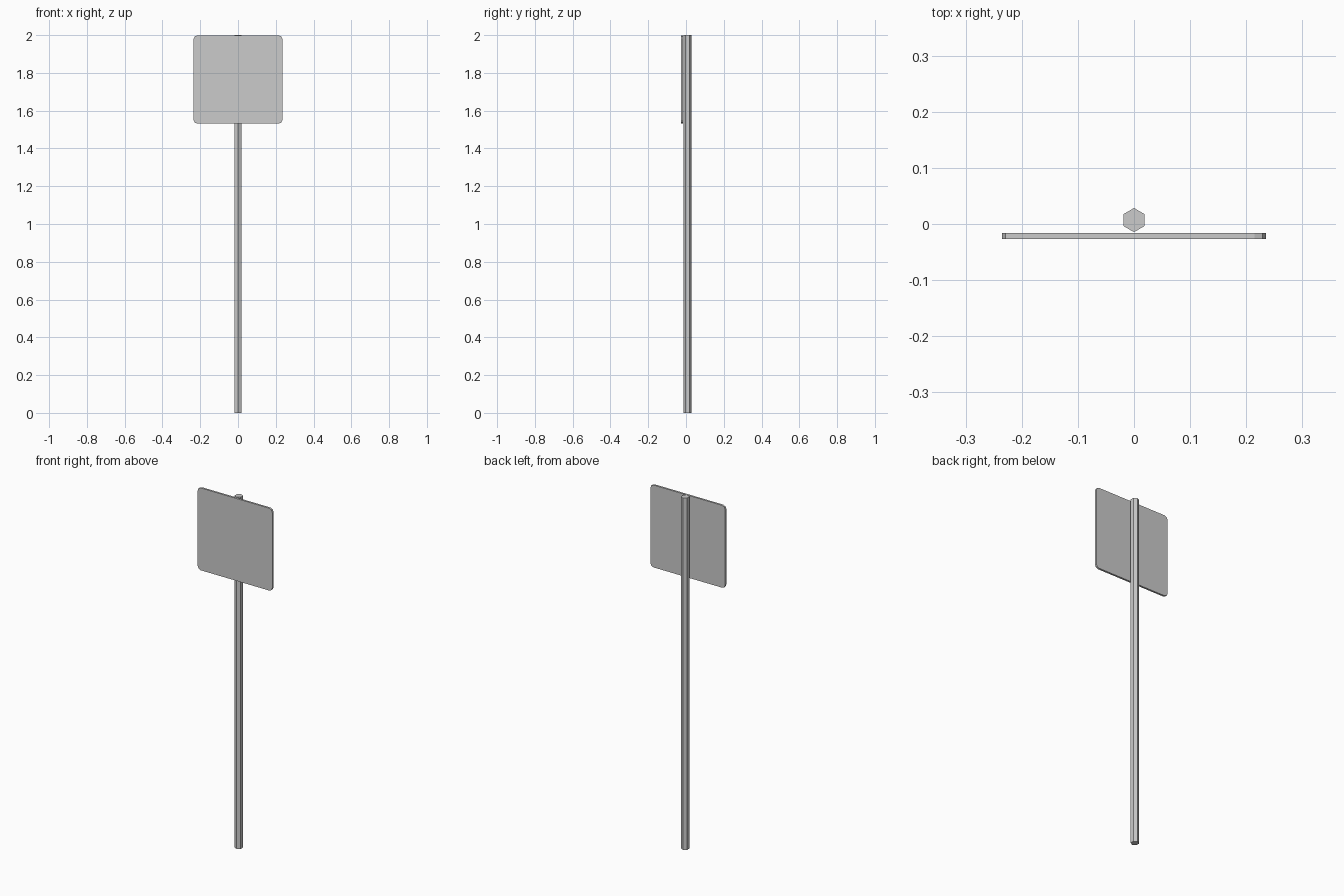
import bpy, bmesh
from math import pi, sin, cos

if "Cube" in bpy.data.objects:
    bpy.data.objects.remove(bpy.data.objects["Cube"])


def prism(name, profile, vector):
    """Extrude a closed 3D profile along a vector into a capped solid."""
    bm = bmesh.new()
    face = bm.faces.new([bm.verts.new(p) for p in profile])
    ext = bmesh.ops.extrude_face_region(bm, geom=[face], use_keep_orig=True)
    top = [g for g in ext["geom"] if isinstance(g, bmesh.types.BMVert)]
    bmesh.ops.translate(bm, verts=top, vec=vector)
    bmesh.ops.recalc_face_normals(bm, faces=bm.faces)
    mesh = bpy.data.meshes.new(name)
    bm.to_mesh(mesh)
    bm.free()
    obj = bpy.data.objects.new(name, mesh)
    bpy.context.collection.objects.link(obj)
    return obj


# Hexagonal post, corners pointing front and back
R, CY = 0.0215, 0.007
hexagon = [(R * sin(i * pi / 3), CY + R * cos(i * pi / 3), 0) for i in range(6)]
prism("post", hexagon, (0, 0, 2.0))

# Sign plate with small rounded corners, just in front of the post
HALF, CZ, RAD, SEG = 0.235, 1.765, 0.02, 2
outline = []
for k, (sx, sz) in enumerate([(1, 1), (-1, 1), (-1, -1), (1, -1)]):
    for i in range(SEG + 1):
        a = (k + i / SEG) * pi / 2
        outline.append((sx * (HALF - RAD) + RAD * cos(a), -0.027,
                        CZ + sz * (HALF - 0.001 - RAD) + RAD * sin(a)))
prism("sign_plate", outline, (0, 0.011, 0))
